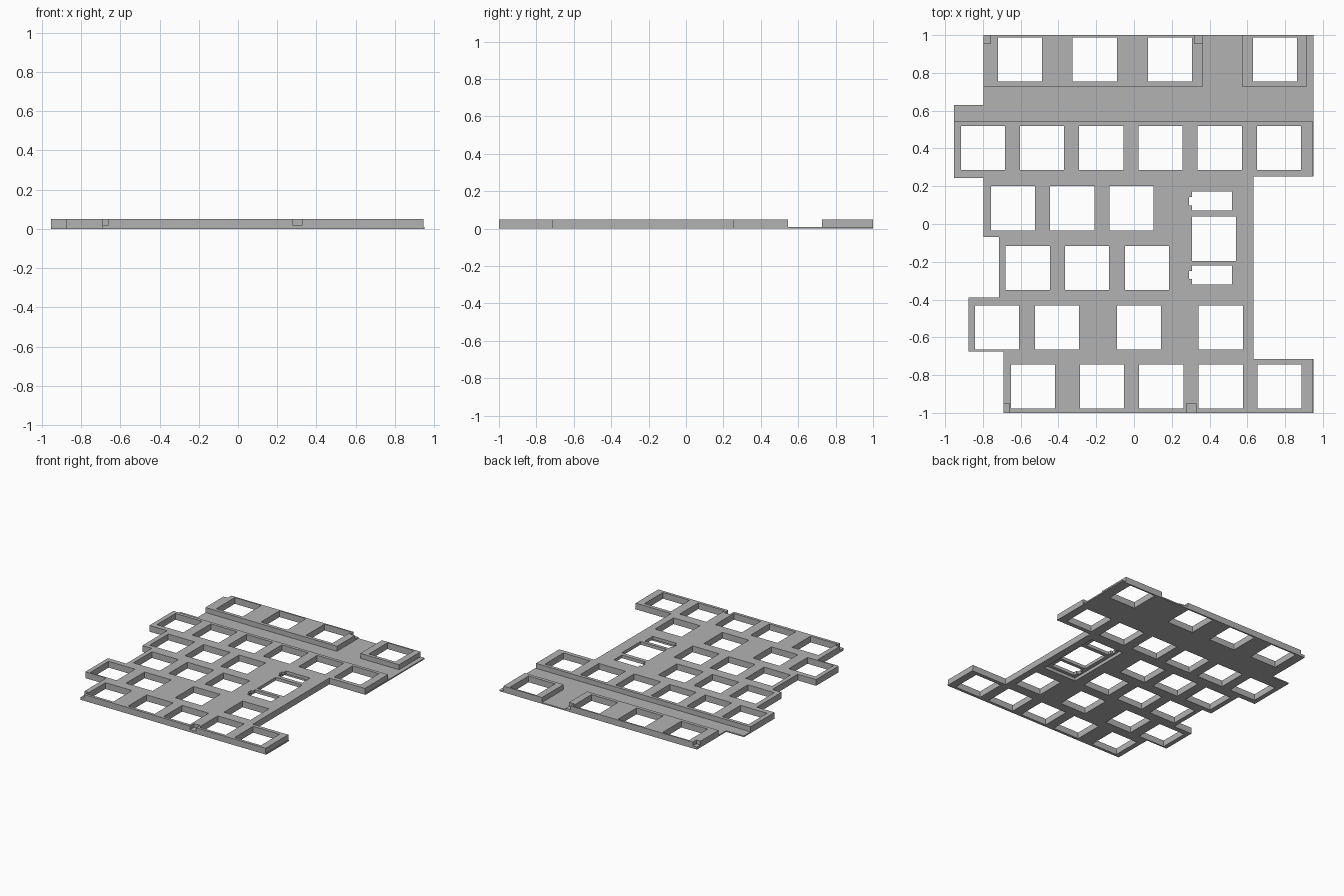
import bpy, bmesh

if "Cube" in bpy.data.objects:
    bpy.data.objects.remove(bpy.data.objects["Cube"], do_unlink=True)

THICK, LIP, KEY = 0.05, 0.01, 0.234

grey = bpy.data.materials.new("plain grey")
grey.use_nodes = True
grey.diffuse_color = (0.45, 0.45, 0.45, 1)
grey.node_tree.nodes["Principled BSDF"].inputs["Base Color"].default_value = grey.diffuse_color


def make_object(name, bm):
    bmesh.ops.recalc_face_normals(bm, faces=bm.faces)
    mesh = bpy.data.meshes.new(name)
    bm.to_mesh(mesh)
    bm.free()
    mesh.materials.append(grey)
    obj = bpy.data.objects.new(name, mesh)
    bpy.context.collection.objects.link(obj)
    return obj


def extrude_outline(bm, points, low, high):
    face = bm.faces.new([bm.verts.new((x, y, low)) for x, y in points])
    top = bmesh.ops.extrude_face_region(bm, geom=[face])["geom"]
    for v in top:
        if isinstance(v, bmesh.types.BMVert):
            v.co.z = high


def box(bm, x0, x1, y0, y1, low=-0.1, high=0.1):
    extrude_outline(bm, [(x0, y0), (x1, y0), (x1, y1), (x0, y1)], low, high)


# Stepped outline of the keyboard plate
outline = [(-0.797, 1), (-0.797, 0.63), (-0.953, 0.63), (-0.953, 0.243),
           (-0.797, 0.243), (-0.797, -0.07), (-0.715, -0.07), (-0.715, -0.39),
           (-0.877, -0.39), (-0.877, -0.676), (-0.692, -0.676), (-0.692, -1),
           (0.95, -1), (0.95, -0.715), (0.632, -0.715), (0.632, 0.252),
           (0.95, 0.252), (0.95, 1)]
bm = bmesh.new()
extrude_outline(bm, outline, 0, THICK)
plate = make_object("key_plate", bm)

cut = bmesh.new()

# Switch openings: row centre and left edge of each opening
rows = {
    0.871: (-0.72, -0.325, 0.074, 0.63),
    0.402: (-0.916, -0.604, -0.29, 0.024, 0.337, 0.65),
    0.083: (-0.757, -0.444, -0.13),
    -0.078: (0.306,),
    -0.233: (-0.68, -0.366, -0.048),
    -0.548: (-0.842, -0.524, -0.09, 0.342),
    -0.861: (-0.651, -0.286, 0.027, 0.342, 0.654),
}
for y, lefts in rows.items():
    for x in lefts:
        box(cut, x, x + KEY, y - KEY / 2, y + KEY / 2)

# Stabiliser slots with a small side tab
for y in (0.121, -0.27):
    extrude_outline(cut, [(0.306, y - 0.05), (0.518, y - 0.05), (0.518, y + 0.05),
                          (0.306, y + 0.05), (0.306, y + 0.022), (0.29, y + 0.022),
                          (0.29, y - 0.022), (0.306, y - 0.022)], -0.1, 0.1)

# Underside relief around the stabilised key
box(cut, 0.275, 0.57, -0.345, 0.195, -0.1, 0.025)

# Lowered channel, the gap between the rear blocks, and the side lips
extrude_outline(cut, [(-1.1, 0.545), (0.945, 0.545), (0.945, -1.1), (1.1, -1.1),
                      (1.1, 1.1), (0.915, 1.1), (0.915, 0.727), (0.573, 0.727),
                      (0.573, 1.1), (0.365, 1.1), (0.365, 0.727), (-1.1, 0.727)],
                LIP, 0.1)

# Shallow corner notches along the front and rear edges
for x0, x1, y0, y1 in ((-0.9, -0.76, 0.955, 1.1), (0.32, 0.4, 0.955, 1.1),
                       (-0.8, -0.66, -1.1, -0.95), (0.277, 0.328, -1.1, -0.95)):
    box(cut, x0, x1, y0, y1, 0.02, 0.1)

# Apply all cuts
cutter = make_object("plate_cutter", cut)
cutter.hide_render = True
mod = plate.modifiers.new("openings", "BOOLEAN")
mod.operation = "DIFFERENCE"
mod.solver = "EXACT"
mod.use_self = True
mod.object = cutter
bpy.context.view_layer.objects.active = plate
bpy.ops.object.modifier_apply(modifier=mod.name)
bpy.data.objects.remove(cutter, do_unlink=True)
